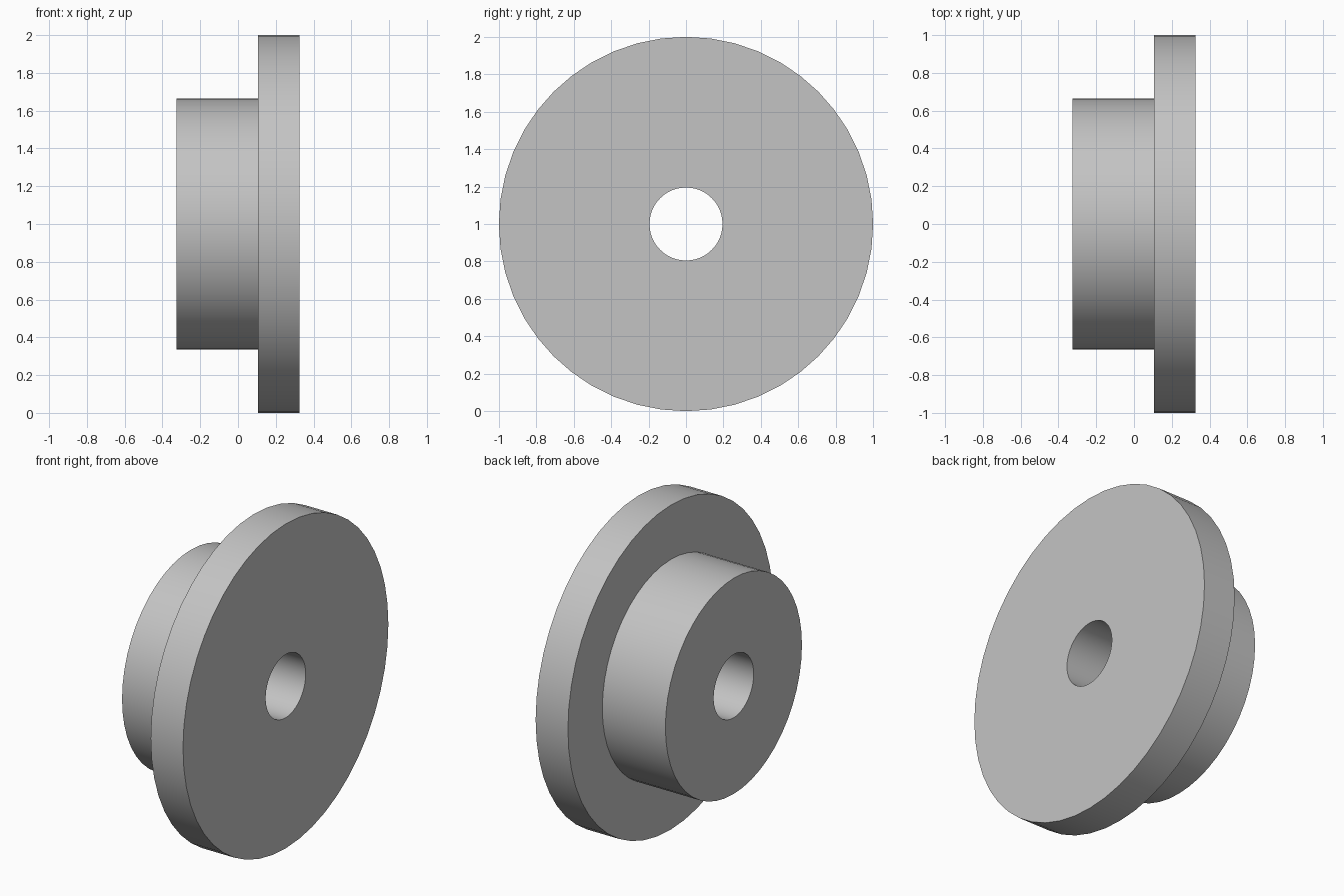
import bpy
import bmesh
import math
from mathutils import Matrix, Vector

cube = bpy.data.objects.get("Cube")
if cube:
    bpy.data.objects.remove(cube, do_unlink=True)

# Plain grey metal
grey = bpy.data.materials.new("light_grey")
grey.use_nodes = True
colour = (0.55, 0.55, 0.55, 1)
grey.diffuse_color = colour
grey.node_tree.nodes["Principled BSDF"].inputs["Base Color"].default_value = colour

SIDES = 48
BORE, HUB, FLANGE = 0.195, 0.665, 1.0
LEFT, STEP, RIGHT = -0.325, 0.105, 0.325

# Closed cross-section (x along the axle, z as radius), spun into one solid
profile = [(LEFT, BORE), (LEFT, HUB), (STEP, HUB),
           (STEP, FLANGE), (RIGHT, FLANGE), (RIGHT, BORE)]

bm = bmesh.new()
verts = [bm.verts.new((x, 0, r)) for x, r in profile]
edges = [bm.edges.new((verts[i - 1], verts[i])) for i in range(len(verts))]
bmesh.ops.spin(bm, geom=verts + edges, cent=(0, 0, 0), axis=(1, 0, 0),
               angle=math.tau, steps=SIDES, use_merge=True)
bmesh.ops.remove_doubles(bm, verts=bm.verts, dist=0.0001)
bmesh.ops.recalc_face_normals(bm, faces=bm.faces)
bmesh.ops.translate(bm, verts=bm.verts, vec=(0, 0, FLANGE))

mesh = bpy.data.meshes.new("flanged_hub")
bm.to_mesh(mesh)
bm.free()
mesh.materials.append(grey)
hub = bpy.data.objects.new("flanged_hub", mesh)
bpy.context.collection.objects.link(hub)

# Smooth round walls with crisp rims
bpy.context.view_layer.objects.active = hub
hub.select_set(True)
bpy.ops.object.shade_smooth_by_angle(angle=math.radians(30))
